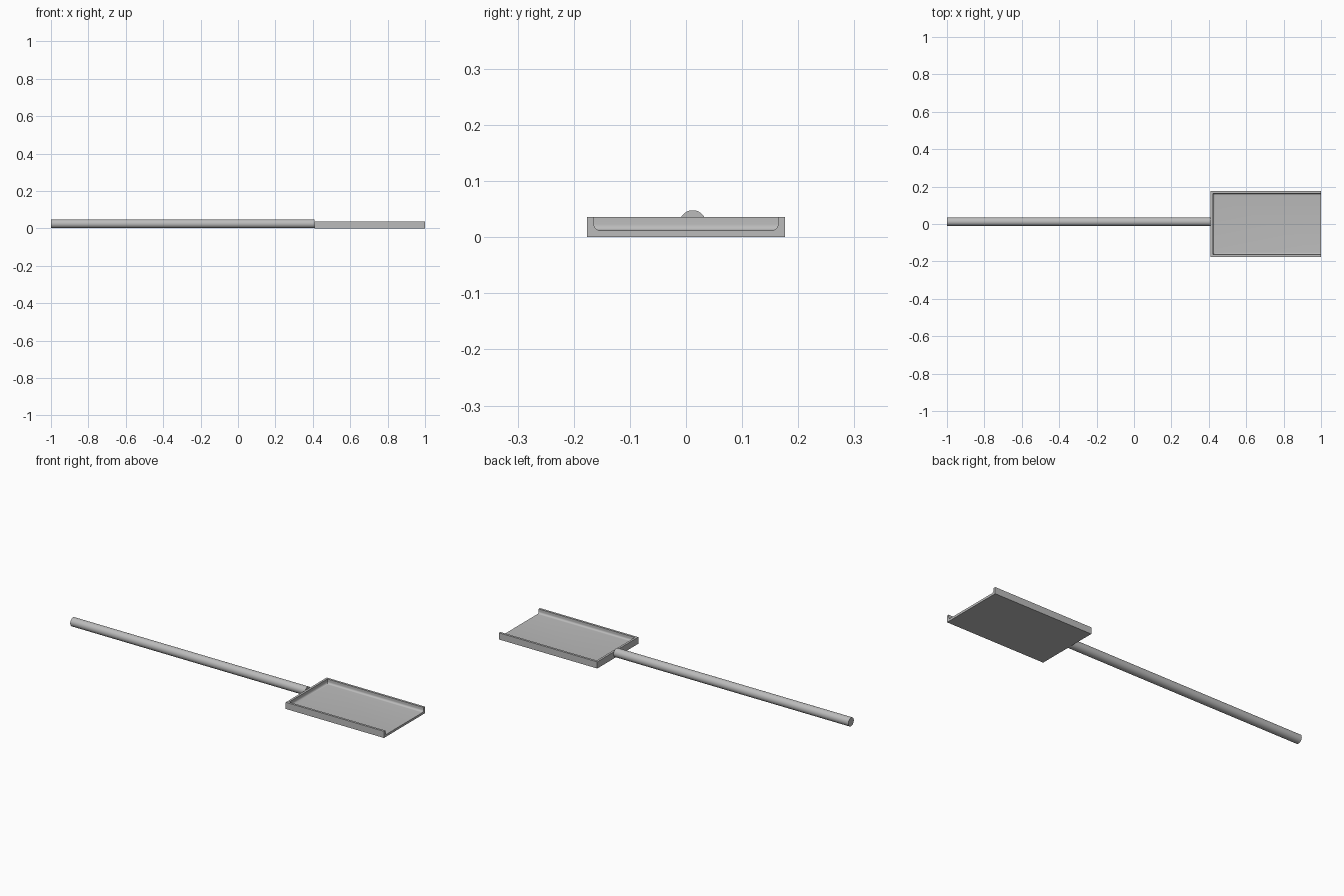
import bpy, bmesh, math

cube = bpy.data.objects.get("Cube")
if cube:
    bpy.data.objects.remove(cube, do_unlink=True)

COLOR = (0.5, 0.5, 0.5, 1)
steel = bpy.data.materials.new("grey metal")
steel.use_nodes = True
steel.diffuse_color = COLOR
steel.node_tree.nodes["Principled BSDF"].inputs["Base Color"].default_value = COLOR

BACK, FRONT, HALF_W = 0.41, 1.0, 0.176
HEIGHT, WALL, FILLET = 0.036, 0.012, 0.011


def finish(ob, angle):
    ob.data.materials.append(steel)
    bpy.ops.object.select_all(action="DESELECT")
    ob.select_set(True)
    bpy.context.view_layer.objects.active = ob
    bpy.ops.object.shade_smooth_by_angle(angle=math.radians(angle))


# Open-ended tray: a wall section (inset, height) swept round three sides
section = [(0, 0), (0, HEIGHT), (WALL, HEIGHT)]
for i in range(9):
    a = math.pi / 2 * i / 8
    section.append((WALL + FILLET * (1 - math.cos(a)),
                    WALL + FILLET * (1 - math.sin(a))))

bm = bmesh.new()
rings = []
for t, z in section:
    w = HALF_W - t
    path = [(FRONT, -w), (BACK + t, -w), (BACK + t, w), (FRONT, w)]
    rings.append([bm.verts.new((x, y, z)) for x, y in path])
for a, b in zip(rings, rings[1:]):
    for i in range(3):
        bm.faces.new((a[i], a[i + 1], b[i + 1], b[i]))
bm.faces.new(rings[0])
bm.faces.new(rings[-1])
bm.faces.new([r[0] for r in rings] + [r[3] for r in reversed(rings)])
bmesh.ops.recalc_face_normals(bm, faces=bm.faces)
mesh = bpy.data.meshes.new("tray")
bm.to_mesh(mesh)
bm.free()
tray = bpy.data.objects.new("tray", mesh)
bpy.context.collection.objects.link(tray)
finish(tray, 30)

# Round handle meeting the back wall
bpy.ops.mesh.primitive_cylinder_add(
    vertices=48, radius=0.0235, depth=BACK + 1,
    location=((BACK - 1) / 2, 0.012, 0.0245), rotation=(0, math.pi / 2, 0))
handle = bpy.context.object
handle.name = "handle"
finish(handle, 30)
